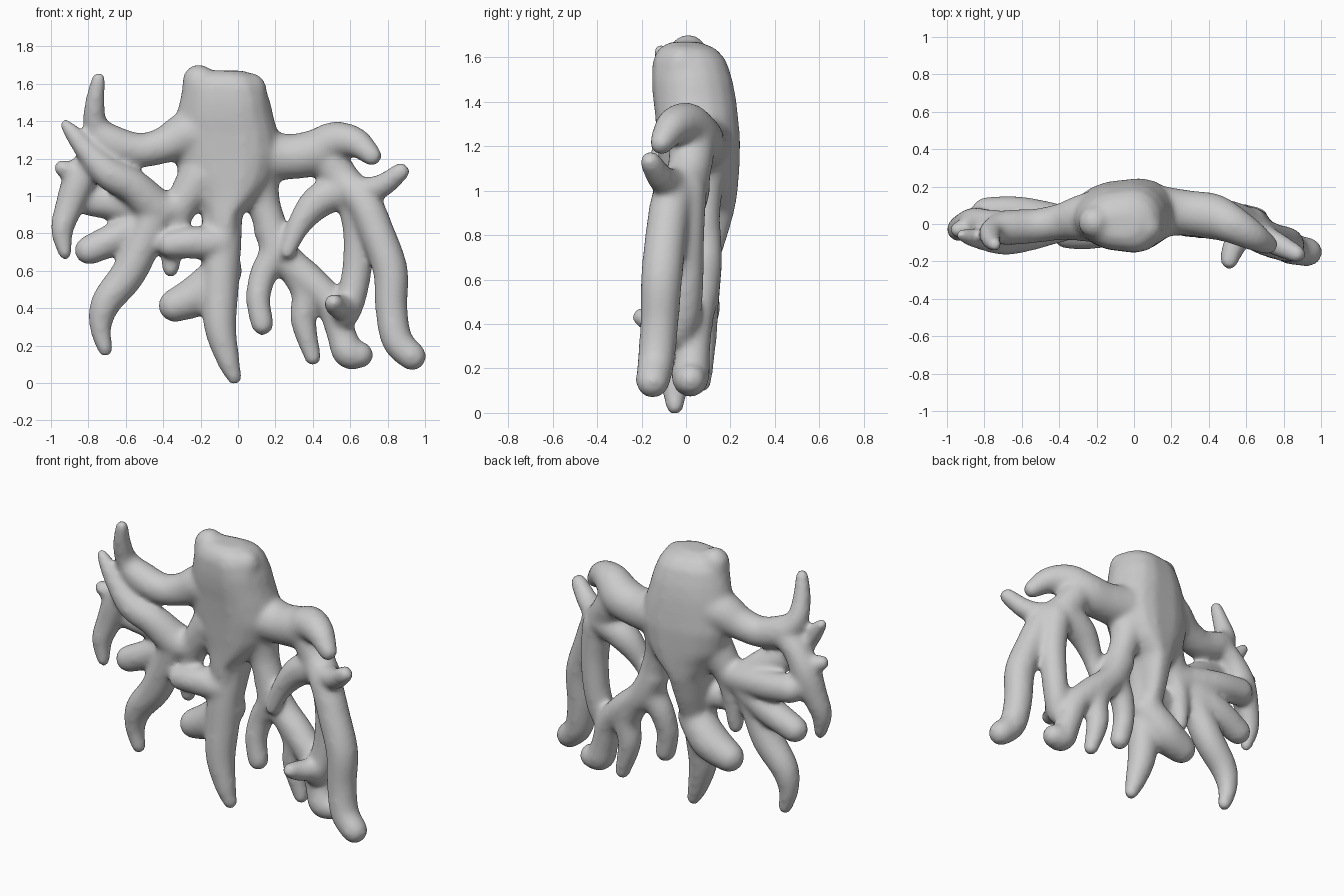
import bpy, bmesh, math
from mathutils import Vector

bm = bmesh.new()
SEG = 20
GROW = 0.004  # makes up for shrinkage by the soften step


def loft(rings):
    """Skin a list of vertex rings into a closed body."""
    loops = [[bm.verts.new(p) for p in r] for r in rings]
    for a, b in zip(loops, loops[1:]):
        for i in range(SEG):
            j = (i + 1) % SEG
            bm.faces.new((a[i], a[j], b[j], b[i]))
    bm.faces.new(loops[0][::-1])
    bm.faces.new(loops[-1])


def spline(pts, t):
    """Catmull-Rom through (x, y, z, radius) points."""
    i = min(int(t), len(pts) - 2)
    f = t - i
    p = [Vector(pts[max(0, min(len(pts) - 1, i + k))]) for k in (-1, 0, 1, 2)]
    return 0.5 * (2 * p[1] + (p[2] - p[0]) * f
                  + (2 * p[0] - 5 * p[1] + 4 * p[2] - p[3]) * f * f
                  + (3 * p[1] - p[0] - 3 * p[2] + p[3]) * f ** 3)


def root(*pts):
    """Tapered round tube with domed ends."""
    n = (len(pts) - 1) * 6
    s = [spline(pts, (len(pts) - 1) * k / n) for k in range(n + 1)]
    c = [v.to_3d() for v in s]
    side, rings = None, []
    for k in range(n + 1):
        d = (c[min(n, k + 1)] - c[max(0, k - 1)]).normalized()
        side = d.orthogonal() if side is None else side - d * side.dot(d)
        side.normalize()
        up = d.cross(side)
        r = s[k][3] + GROW
        steps = [(0, 1)]
        dome = [(math.sin(a), math.cos(a)) for a in (0.4, 0.8, 1.2, 1.5)]
        if k == 0:
            steps = [(-h, w) for h, w in dome[::-1]] + steps
        if k == n:
            steps = steps + dome
        for h, w in steps:
            rings.append([c[k] + d * (r * h) + (side * math.cos(2 * math.pi * i / SEG)
                          + up * math.sin(2 * math.pi * i / SEG)) * (r * w)
                          for i in range(SEG)])
    loft(rings)


# Trunk: z, centre x, half width, front y, back y (flat back, thinner on the left)
trunk = [(0.55, -0.09, 0.07, -0.09, 0.10), (0.75, -0.09, 0.09, -0.10, 0.175),
         (0.90, -0.085, 0.11, -0.11, 0.22), (1.0, -0.06, 0.19, -0.115, 0.235),
         (1.08, -0.06, 0.25, -0.12, 0.24), (1.22, -0.055, 0.29, -0.13, 0.245),
         (1.34, -0.06, 0.275, -0.14, 0.235), (1.42, -0.07, 0.262, -0.15, 0.225),
         (1.50, -0.07, 0.245, -0.155, 0.21), (1.59, -0.075, 0.22, -0.15, 0.18),
         (1.64, -0.075, 0.185, -0.125, 0.135), (1.67, -0.09, 0.12, -0.07, 0.06)]
rings = []
for z, cx, w, y0, y1 in trunk:
    ring = []
    for i in range(SEG):
        a = 2 * math.pi * i / SEG
        s, c = math.sin(a), math.cos(a)
        depth = (y1 - y0) / 2 * (0.95 + 0.17 * c)
        y = (y0 + y1) / 2 + depth * max(-1, min(1, 1.08 * s))
        ring.append(Vector((cx + w * c, y, z)))
    rings.append(ring)
loft(rings)
# Raised corners of the cut top
root((-0.2, 0.02, 1.5, .1), (-0.21, 0.01, 1.615, .085))
root((0.05, -0.03, 1.5, .1), (0.065, -0.02, 1.57, .085))

# Central tap root and its two stubs
root((-.085, .05, 1.0, .11), (-.085, 0, .75, .1), (-.095, -.02, .5, .095),
     (-.095, -.04, .3, .083), (-.055, -.05, .13, .06), (-.02, -.05, .03, .038))
root((-.1, -.03, .745, .085), (-.25, -.05, .75, .083), (-.36, -.06, .74, .07))
root((-.08, .02, .6, .1), (-.2, .04, .48, .11), (-.335, .045, .415, .088))

# Upper left root
root((-.2, .04, 1.34, .14), (-.29, .03, 1.32, .12), (-.4, .01, 1.27, .094),
     (-.53, -.01, 1.245, .088), (-.68, -.02, 1.29, .09), (-.76, -.04, 1.38, .063),
     (-.765, -.08, 1.5, .05), (-.745, -.11, 1.625, .035))
root((-.68, -.01, 1.28, .078), (-.78, 0, 1.2, .075), (-.85, 0, 1.08, .085),
     (-.90, -.01, .95, .073), (-.94, -.03, .82, .058), (-.925, -.04, .695, .035))
root((-.84, -.01, 1.1, .06), (-.94, -.03, 1.15, .043))

# Lower left cluster
root((-.2, .03, 1.1, .12), (-.3, .01, .95, .085), (-.345, .01, .8, .065),
     (-.36, .01, .61, .043))
root((-.29, .01, .95, .08), (-.42, .0, .93, .1), (-.56, -.05, 1.05, .09),
     (-.69, -.08, 1.12, .083), (-.80, -.08, 1.23, .06), (-.88, -.07, 1.33, .043),
     (-.92, -.06, 1.38, .03))
root((-.43, .02, .93, .09), (-.62, .06, .955, .085), (-.785, .06, .975, .082))
root((-.44, .02, .88, .08), (-.62, .04, .79, .085), (-.795, .035, .71, .076))
root((-.43, 0, .93, .1), (-.5, 0, .76, .09), (-.59, .01, .58, .09),
     (-.705, .01, .43, .078), (-.735, .01, .3, .056), (-.71, .01, .18, .038))

# Upper right root
root((.1, .07, 1.22, .14), (.28, .06, 1.21, .118), (.42, .04, 1.235, .12),
     (.52, .0, 1.295, .1), (.63, -.06, 1.285, .078), (.715, -.11, 1.215, .052))
root((.47, .03, 1.22, .1), (.56, .01, 1.08, .095), (.67, -.06, .97, .09),
     (.745, -.09, .8, .09), (.815, -.11, .6, .09), (.82, -.12, .4, .083),
     (.85, -.135, .23, .08), (.93, -.15, .143, .074))
root((.6, -.02, 1.03, .07), (.75, -.1, 1.045, .062), (.87, -.16, 1.13, .046))
root((.57, .01, 1.04, .095), (.43, .01, .97, .088), (.33, -.01, .85, .062),
     (.265, -.03, .70, .037))
root((.62, 0, 1.0, .09), (.645, 0, .8, .08), (.635, 0, .6, .076),
     (.605, -.01, .45, .075), (.575, -.03, .365, .07))
root((.59, -.03, .40, .065), (.53, -.13, .41, .058), (.51, -.195, .43, .045))

# Lower right cluster
root((.1, .07, 1.1, .12), (.14, .07, .95, .085), (.2, .06, .72, .085),
     (.135, .05, .58, .07), (.108, .03, .45, .062), (.13, .02, .315, .058))
root((.17, .07, .82, .085), (.25, .075, .67, .085), (.39, .06, .54, .086),
     (.5, .04, .42, .08), (.55, .03, .27, .075), (.59, .02, .165, .083),
     (.65, .02, .15, .07))
root((.27, .075, .65, .08), (.36, .07, .49, .075), (.35, .07, .33, .065),
     (.40, .07, .135, .042))

me = bpy.data.meshes.new("root_system")
bmesh.ops.recalc_face_normals(bm, faces=bm.faces)
bm.to_mesh(me)
bm.free()
ob = bpy.data.objects.new("root_system", me)
bpy.context.collection.objects.link(ob)

# Fuse into one organic skin with softened joints
rm = ob.modifiers.new("fuse", 'REMESH')
rm.mode = 'VOXEL'
rm.voxel_size = 0.015
rm.use_smooth_shade = True
sm = ob.modifiers.new("soften", 'SMOOTH')
sm.factor = 0.5
sm.iterations = 16
